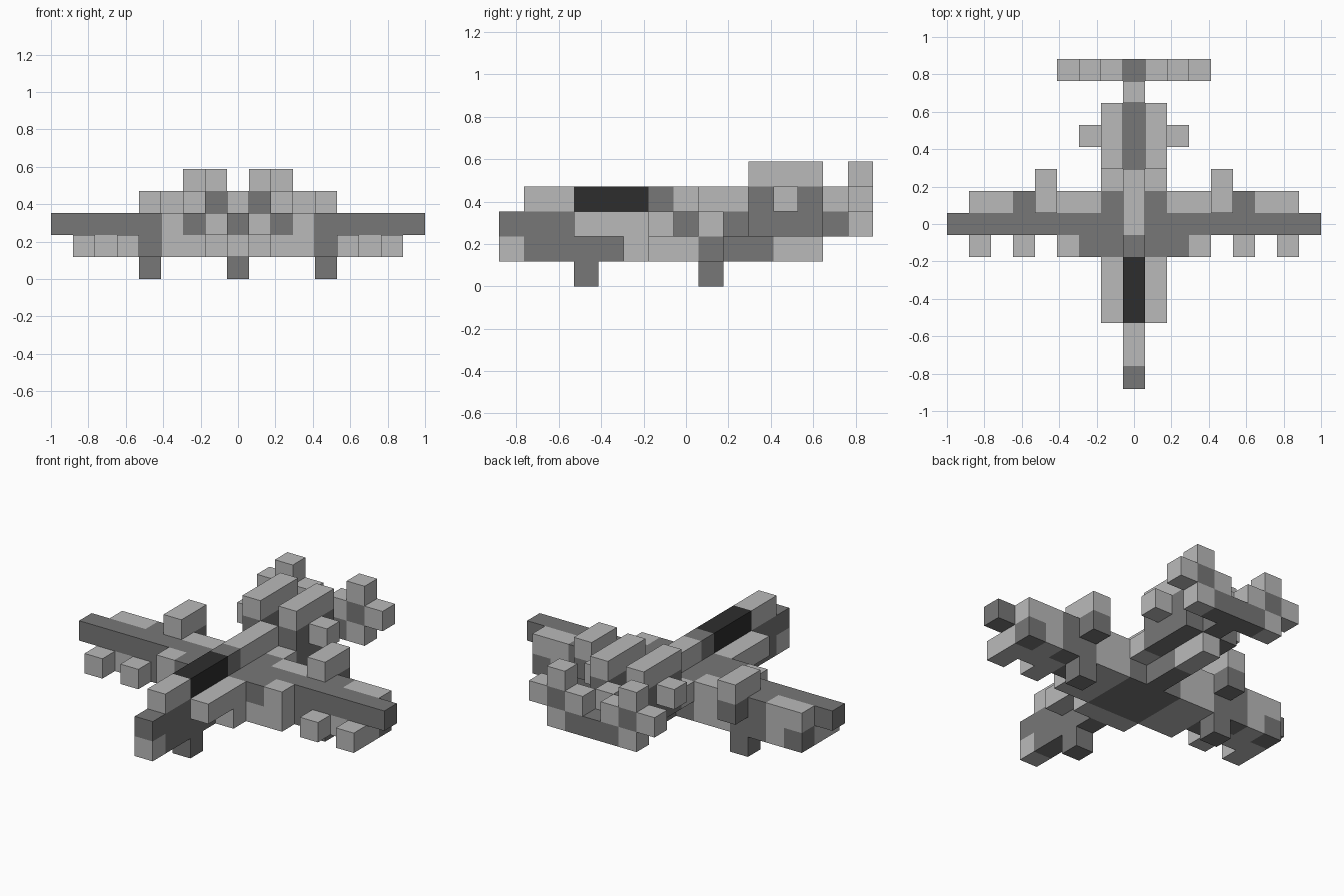
import bpy
import bmesh
from mathutils import Vector

cube = bpy.data.objects.get("Cube")
if cube:
    bpy.data.objects.remove(cube, do_unlink=True)

U = 2 / 17  # edge length of one block


def material(name, value):
    m = bpy.data.materials.new(name)
    m.use_nodes = True
    colour = (value, value, value, 1)
    m.diffuse_color = colour
    m.node_tree.nodes["Principled BSDF"].inputs["Base Color"].default_value = colour
    return m


LIGHT = material("light_grey", 0.49)
DARK = material("dark_grey", 0.185)
BLACK = material("black_glass", 0.027)


def block(name, mat, i, j, k, mirror=True):
    """Box over inclusive block ranges: i across, j front to back, k upwards."""
    spans = [(r, r) if isinstance(r, int) else r for r in (i, j, k)]
    lift = Vector((0, 0, 0.5))
    size = Vector([b - a + 1 for a, b in spans]) * U
    centre = (Vector([(a + b) / 2 for a, b in spans]) + lift) * U
    bm = bmesh.new()
    bmesh.ops.create_cube(bm, size=1)
    for v in bm.verts:
        v.co = Vector([c * s for c, s in zip(v.co, size)]) + centre
    mesh = bpy.data.meshes.new(name)
    bm.to_mesh(mesh)
    bm.free()
    mesh.materials.append(mat)
    obj = bpy.data.objects.new(name, mesh)
    bpy.context.collection.objects.link(obj)
    if mirror:
        mod = obj.modifiers.new("Mirror", 'MIRROR')
        mod.use_mirror_merge = False
    return obj


def centre_block(name, mat, j, k):
    return block(name, mat, 0, j, k, mirror=False)


# Fuselage core, lower layer
centre_block("nose_gun", LIGHT, -7, 1)
centre_block("front_belly", DARK, (-6, -3), 1)
centre_block("belly_panel", LIGHT, -2, 1)
centre_block("mid_belly", DARK, (-1, 3), 1)
centre_block("rear_belly", LIGHT, (4, 5), 1)

# Fuselage core, middle layer and top
centre_block("fuselage_spar", DARK, (-7, 6), 2)
centre_block("nose_top", LIGHT, (-6, -5), 3)
centre_block("canopy", BLACK, (-4, -2), 3)
centre_block("canopy_rear", DARK, -1, 3)
centre_block("spine", LIGHT, (0, 2), 3)
centre_block("tail_boom_top", LIGHT, 6, 3)

# Fuselage sides
block("cockpit_side", LIGHT, 1, (-4, -2), 2)
block("side_intake", LIGHT, 1, -2, 1)
block("wing_root", DARK, (1, 2), -1, 2)
block("root_step", LIGHT, 2, -1, 1)
block("belly_side", DARK, 1, (-1, 1), 1)
block("shoulder_mid", DARK, 1, 1, 2)
block("shoulder_rear", LIGHT, 1, 2, 2)

# Wings, upper layer
block("wing_spar", DARK, (1, 8), 0, 2)
block("inner_flap", LIGHT, (2, 3), 1, 2)
block("middle_flap", DARK, (4, 5), 1, 2)
block("outer_flap", LIGHT, (6, 7), 1, 2)

# Wings, lower layer with hanging stores
block("inner_underwing", LIGHT, (2, 3), (0, 1), 1)
block("outer_pylon", LIGHT, 6, (0, 1), 1)
block("inner_store", LIGHT, 3, -1, (1, 2))
for n, i in (("middle", 5), ("outer", 7)):
    block(n + "_store", LIGHT, i, (-1, 0), 1)
    block(n + "_store_tail", DARK, i, 1, 1)

# Landing gear and its pods
block("gear_strut", DARK, 4, (0, 1), 1)
block("main_wheel", DARK, 4, 1, 0)
centre_block("nose_wheel", DARK, -4, 0)
block("gear_pod", LIGHT, 4, (1, 2), 3)
block("gear_pod_tail", DARK, 4, 2, 2)

# Engines
block("engine_mount", DARK, 1, (3, 5), 2)
block("engine_core", DARK, 1, (3, 5), 3)
block("engine_cowl", LIGHT, 1, (3, 5), 4)
block("engine_side", LIGHT, 2, 4, 3)

# Tail
block("tailplane", DARK, (-1, 1), 7, 2, mirror=False)
block("fin_hub", DARK, 2, 7, 3)
for n, i, k in (("upper", 2, 4), ("lower", 2, 2), ("inner", 1, 3), ("outer", 3, 3)):
    block(n + "_fin", LIGHT, i, 7, k)
